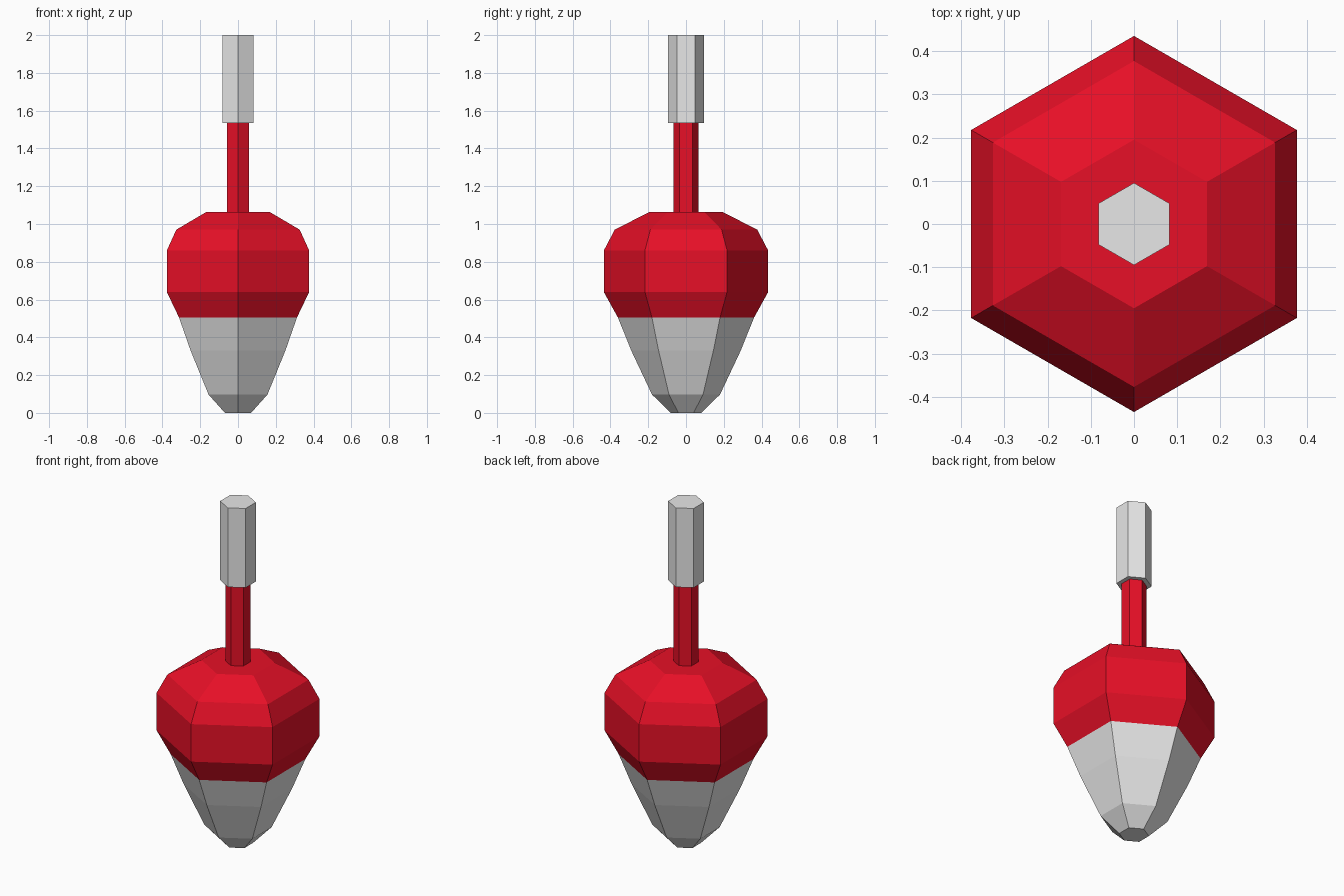
import bpy, bmesh, math

cube = bpy.data.objects.get("Cube")
if cube:
    bpy.data.objects.remove(cube, do_unlink=True)


def make_material(name, color):
    mat = bpy.data.materials.new(name)
    mat.diffuse_color = color
    mat.use_nodes = True
    mat.node_tree.nodes["Principled BSDF"].inputs["Base Color"].default_value = color
    return mat


RED = make_material("bright_red", (0.8, 0.005, 0.02, 1))
GREY = make_material("light_grey", (0.8, 0.8, 0.8, 1))
SIDES = 6
SPLIT = 0.504  # height of the colour change on the body


def hex_turned(name, profile, materials, rule=None):
    """Closed six-sided solid from (radius, height) rings, corners on +-y."""
    bm = bmesh.new()
    rings = []
    for radius, z in profile:
        angles = [math.pi / 2 + math.tau * k / SIDES for k in range(SIDES)]
        rings.append([bm.verts.new((radius * math.cos(a), radius * math.sin(a), z))
                      for a in angles])
    for low, high in zip(rings, rings[1:]):
        for k in range(SIDES):
            n = (k + 1) % SIDES
            bm.faces.new((low[k], low[n], high[n], high[k]))
    bm.faces.new(rings[0][::-1])
    bm.faces.new(rings[-1])
    if rule:
        for face in bm.faces:
            face.material_index = rule(face.calc_center_median().z)
    mesh = bpy.data.meshes.new(name)
    bm.to_mesh(mesh)
    bm.free()
    for mat in materials:
        mesh.materials.append(mat)
    obj = bpy.data.objects.new(name, mesh)
    bpy.context.collection.objects.link(obj)
    return obj


# Float body: grey tapered bottom, red bulb on top
hex_turned("float_body",
           [(0.08, 0), (0.18, 0.097), (0.29, 0.33), (0.36, SPLIT), (0.435, 0.64),
            (0.435, 0.86), (0.377, 0.97), (0.195, 1.063)],
           [GREY, RED], lambda z: int(z > SPLIT))

# Slim red stem
hex_turned("stem", [(0.067, 1.05), (0.067, 1.54)], [RED])

# Thicker grey tip
hex_turned("stem_tip", [(0.095, 1.535), (0.095, 2)], [GREY])
